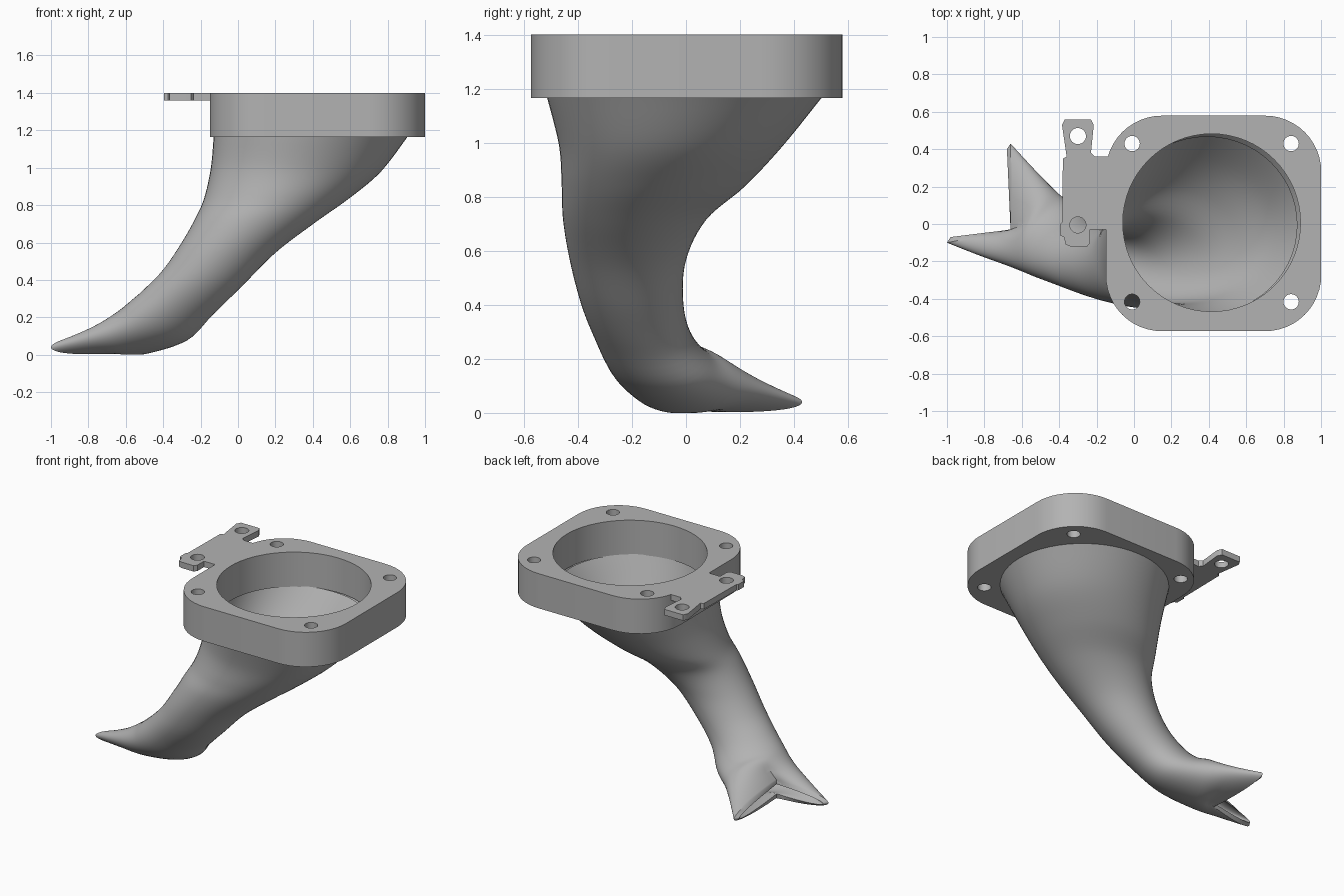
import bpy, bmesh
from math import sin, cos, pi, radians
from mathutils import Vector

cube = bpy.data.objects.get("Cube")
if cube:
    bpy.data.objects.remove(cube, do_unlink=True)

grey = bpy.data.materials.new("plain_grey")
grey.use_nodes = True
colour = (0.45, 0.45, 0.45, 1)
grey.diffuse_color = colour
grey.node_tree.nodes["Principled BSDF"].inputs["Base Color"].default_value = colour


def finish(bm, name):
    bmesh.ops.recalc_face_normals(bm, faces=bm.faces[:])
    mesh = bpy.data.meshes.new(name)
    bm.to_mesh(mesh)
    bm.free()
    obj = bpy.data.objects.new(name, mesh)
    bpy.context.collection.objects.link(obj)
    mesh.materials.append(grey)
    bpy.ops.object.select_all(action='DESELECT')
    obj.select_set(True)
    bpy.context.view_layer.objects.active = obj
    bpy.ops.object.shade_smooth_by_angle(angle=radians(35))
    return obj


def circle(x, y, r, n=32):
    return [(x + r * cos(2 * pi * i / n), y + r * sin(2 * pi * i / n)) for i in range(n)]


def rounded_square(x, y, half, r, n=12):
    pts = []
    for k, (sx, sy) in enumerate([(1, 1), (-1, 1), (-1, -1), (1, -1)]):
        for i in range(n + 1):
            t = (k + i / n) * pi / 2
            pts.append((x + sx * (half - r) + r * cos(t), y + sy * (half - r) + r * sin(t)))
    return pts


def plate(name, loops, bottom, top):
    """Flat plate: first loop is the outline, the others are holes."""
    bm = bmesh.new()
    edges = []
    for loop in loops:
        vs = [bm.verts.new((x, y, bottom)) for x, y in loop]
        edges += [bm.edges.new((v, vs[i - 1])) for i, v in enumerate(vs)]
    bmesh.ops.triangle_fill(bm, edges=edges, use_beauty=True, normal=(0, 0, 1))
    ext = bmesh.ops.extrude_face_region(bm, geom=bm.faces[:])
    moved = [g for g in ext["geom"] if isinstance(g, bmesh.types.BMVert)]
    bmesh.ops.translate(bm, verts=moved, vec=(0, 0, top - bottom))
    return finish(bm, name)


# Mounting flange with bore and four screw holes
screws = [circle(0.415 + sx * 0.425, 0.007 + sy * 0.423, 0.041) for sx in (-1, 1) for sy in (-1, 1)]
plate("mounting_flange",
      [rounded_square(0.425, 0.003, 0.576, 0.3), circle(0.415, 0.007, 0.475, 64)] + screws,
      1.165, 1.4)

# Thin side bracket with two holes
outline = [(-0.13, 0.36), (-0.21, 0.36), (-0.23, 0.38), (-0.215, 0.53), (-0.23, 0.56),
           (-0.37, 0.56), (-0.385, 0.53), (-0.36, 0.36), (-0.38, 0.35), (-0.385, 0.01),
           (-0.395, 0), (-0.395, -0.06), (-0.375, -0.07), (-0.365, -0.11), (-0.34, -0.12),
           (-0.25, -0.12), (-0.235, -0.1), (-0.235, -0.03), (-0.13, -0.03)]
plate("side_bracket", [outline, circle(-0.3, 0.47, 0.043), circle(-0.3, -0.005, 0.043)], 1.36, 1.4)

# Duct stations: centre xyz, thickness vector xz, width vector xy, notch amount
stations = [
    (0.39, -0.005, 1.17, -0.52, 0, 0, 0.51, 0),
    (0.31, -0.055, 0.99, -0.455, 0.01, 0, 0.415, 0),
    (0.21, -0.12, 0.84, -0.39, 0, 0, 0.34, 0),
    (0.09, -0.19, 0.715, -0.32, 0.01, 0, 0.265, 0),
    (-0.055, -0.215, 0.565, -0.255, 0.02, 0, 0.215, 0),
    (-0.19, -0.2, 0.41, -0.21, 0.045, 0.01, 0.19, 0),
    (-0.315, -0.16, 0.285, -0.18, 0.07, 0.03, 0.18, 0),
    (-0.425, -0.095, 0.18, -0.14, 0.105, 0.08, 0.19, 0),
    (-0.55, -0.02, 0.125, -0.04, 0.122, 0.12, 0.205, 0),
    (-0.69, 0.07, 0.095, -0.01, 0.09, 0.145, 0.235, 0.45),
    (-0.83, 0.165, 0.07, 0, 0.06, 0.17, 0.265, 1),
]


def spline(rows, steps=6):
    rows = [Vector(r) for r in rows]
    out = []
    for i in range(len(rows) - 1):
        p0, p1, p2 = rows[max(i - 1, 0)], rows[i], rows[i + 1]
        p3 = rows[min(i + 2, len(rows) - 1)]
        for k in range(steps):
            t = k / steps
            m1, m2 = (p2 - p0) / 2, (p3 - p1) / 2
            out.append(p1 * (2 * t**3 - 3 * t**2 + 1) + m1 * (t**3 - 2 * t**2 + t)
                       + p2 * (3 * t**2 - 2 * t**3) + m2 * (t**3 - t**2))
    return out + [rows[-1]]


def ring(bm, row, wall, n=56):
    cx, cy, cz, ax, az, bx, by, notch = row
    a, b = Vector((ax, 0, az)), Vector((bx, by, 0))
    a *= 1 - min(wall / a.length, 0.45)
    b *= 1 - wall / b.length
    verts = []
    for i in range(n):
        c, s = cos(2 * pi * i / n), sin(2 * pi * i / n)
        p = Vector((cx, cy, cz)) + a * c + b * s
        # forked mouth: middle pulled back, prong tips dropped
        p += notch * ((1 - abs(s)) * Vector((0.17, -0.195, 0)) - abs(s) * Vector((0, 0, 0.03)))
        p.z = max(p.z, 0)
        verts.append(bm.verts.new(p))
    return verts


def bridge(bm, r1, r2):
    for i in range(len(r1)):
        bm.faces.new((r1[i - 1], r1[i], r2[i], r2[i - 1]))


# Hollow curved duct: outer skin, mouth rim, inner skin
bm = bmesh.new()
rows = spline(stations)
rings = [ring(bm, r, 0) for r in rows] + [ring(bm, r, 0.036) for r in reversed(rows)]
for r1, r2 in zip(rings, rings[1:]):
    bridge(bm, r1, r2)
finish(bm, "curved_duct")
